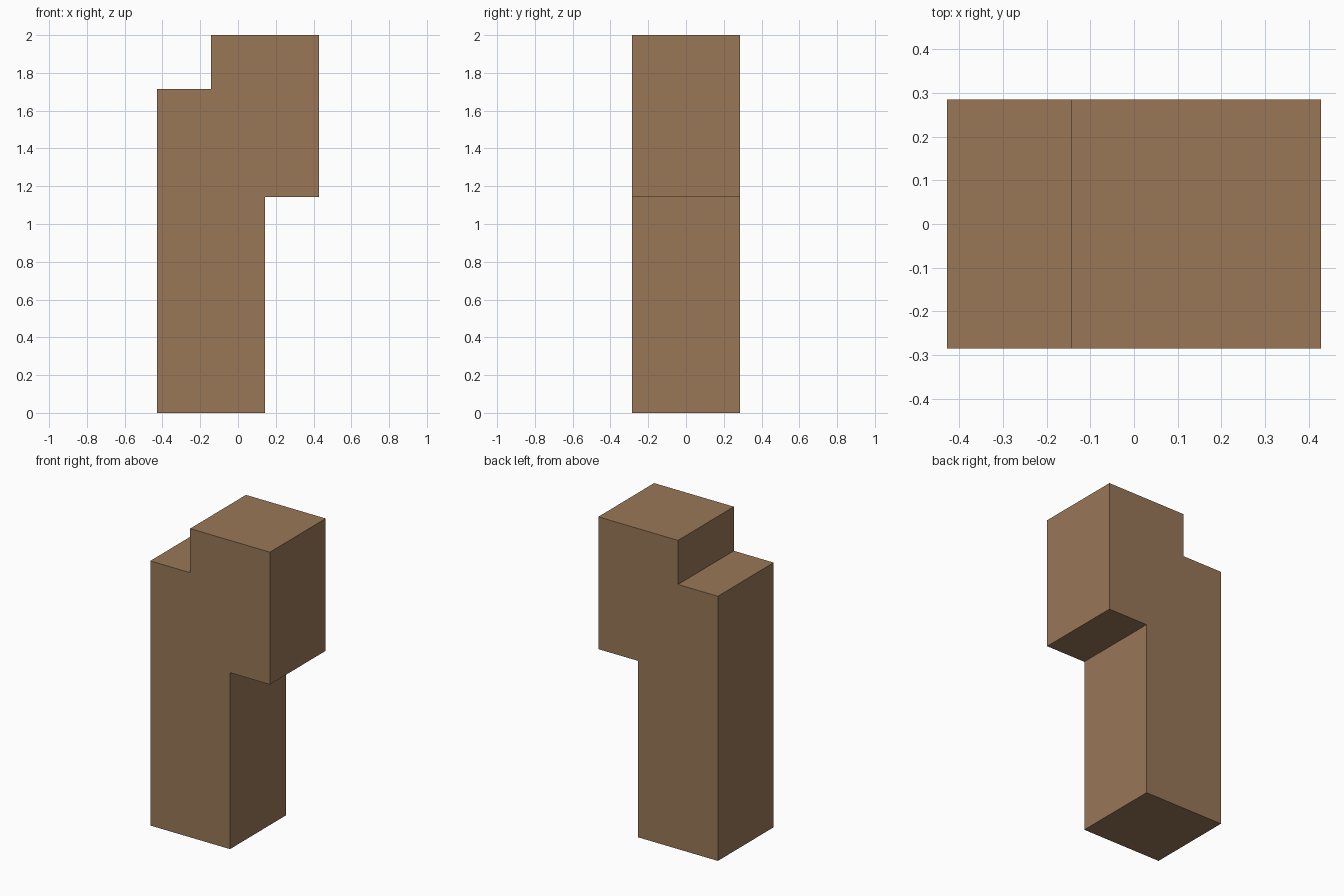
import bpy
import bmesh

if "Cube" in bpy.data.objects:
    bpy.data.objects.remove(bpy.data.objects["Cube"])

U = 2 / 7  # grid unit of the model

# Single flat brown
brown = bpy.data.materials.new("wood_brown")
brown.diffuse_color = (0.314, 0.186, 0.097, 1)
brown.use_nodes = True
brown.node_tree.nodes["Principled BSDF"].inputs["Base Color"].default_value = brown.diffuse_color

# Stepped side profile: a post with an offset head block (x, z in units)
profile = [(-1.5, 0), (0.5, 0), (0.5, 4), (1.5, 4),
           (1.5, 7), (-0.5, 7), (-0.5, 6), (-1.5, 6)]

# Extrude the profile from front to back
bm = bmesh.new()
front = bm.faces.new([bm.verts.new((x * U, -U, z * U)) for x, z in profile])
ext = bmesh.ops.extrude_face_region(bm, geom=[front], use_keep_orig=True)
back = [v for v in ext["geom"] if isinstance(v, bmesh.types.BMVert)]
bmesh.ops.translate(bm, verts=back, vec=(0, 2 * U, 0))
bmesh.ops.recalc_face_normals(bm, faces=bm.faces)

mesh = bpy.data.meshes.new("stepped_post")
bm.to_mesh(mesh)
bm.free()
mesh.materials.append(brown)
bpy.context.collection.objects.link(bpy.data.objects.new("stepped_post", mesh))
